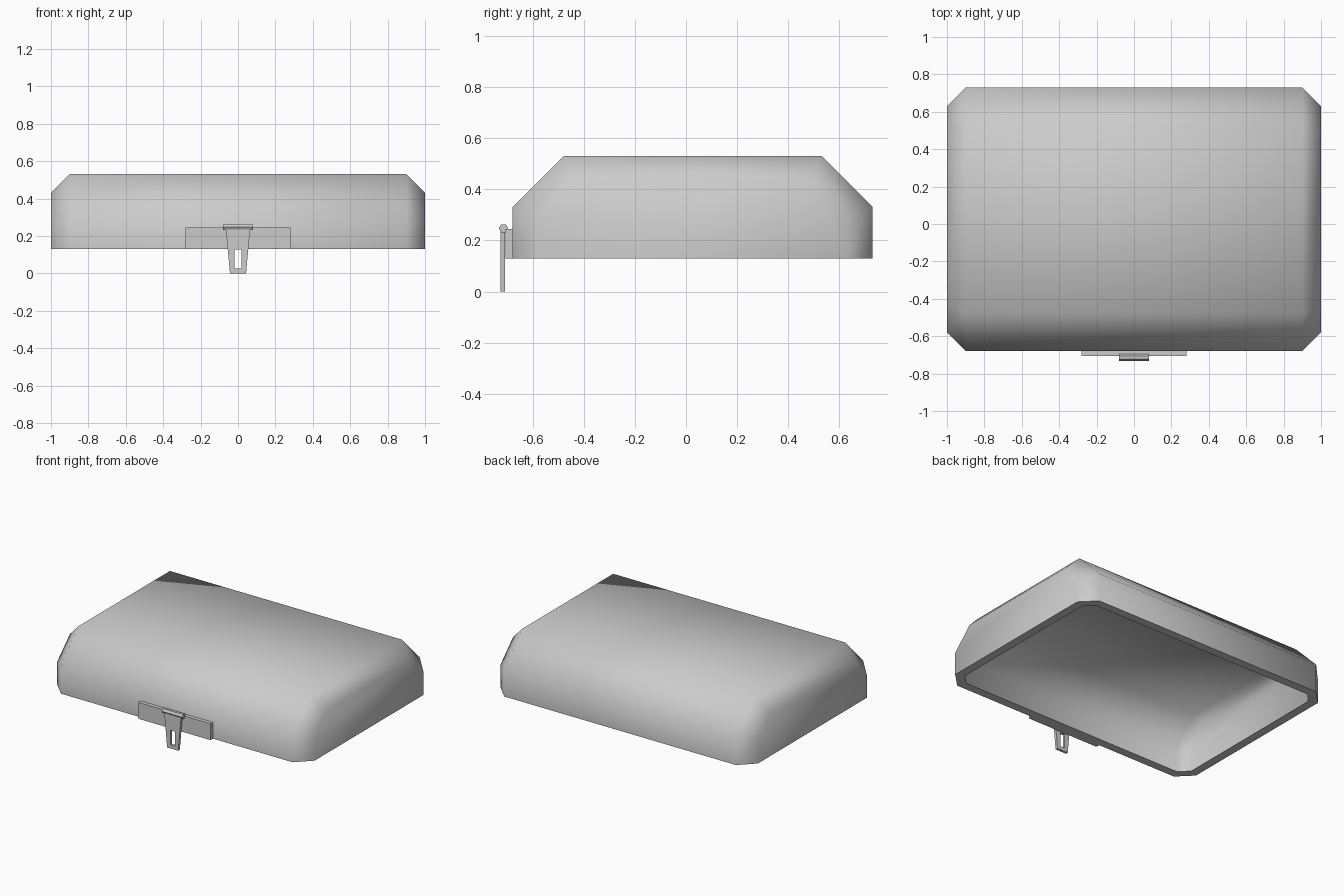
import bpy, bmesh, math

if "Cube" in bpy.data.objects:
    bpy.data.objects.remove(bpy.data.objects["Cube"])

FRONT, BACK, BASE, TOP = -0.678, 0.73, 0.13, 0.53


def finish(name, bm):
    bmesh.ops.recalc_face_normals(bm, faces=bm.faces)
    mesh = bpy.data.meshes.new(name)
    bm.to_mesh(mesh)
    bm.free()
    obj = bpy.data.objects.new(name, mesh)
    bpy.context.collection.objects.link(obj)
    return obj


def activate(obj):
    bpy.ops.object.select_all(action='DESELECT')
    obj.select_set(True)
    bpy.context.view_layer.objects.active = obj


def section(inset):
    """Open cross-section in (y, z), offset inwards by inset."""
    k = inset * math.tan(math.radians(22.5))
    low = 0.33 - k
    slope = 0.2 + k
    f, b, t = FRONT + inset, BACK - inset, TOP - inset
    return [(f, BASE), (f, low), (FRONT + slope, t),
            (BACK - slope, t), (b, low), (b, BASE)]


# Hollow lid: chamfered cross-section run along x, with bevelled ends
bm = bmesh.new()
rings = []
for x, inset in ((-1, 0.1), (-0.9, 0), (0.9, 0), (1, 0.1)):
    rings.append([bm.verts.new((x, y, z)) for y, z in section(inset)])
for a, b in zip(rings, rings[1:]):
    for i in range(5):
        bm.faces.new((a[i], a[i + 1], b[i + 1], b[i]))
bm.faces.new(rings[0])
bm.faces.new(rings[-1])
lid = finish("lid_shell", bm)
activate(lid)
solid = lid.modifiers.new("wall", 'SOLIDIFY')
solid.thickness = 0.06
solid.offset = -1
solid.use_even_offset = True
bpy.ops.object.modifier_apply(modifier=solid.name)
bpy.ops.object.shade_smooth_by_angle(angle=math.radians(60))

# Mounting plate on the front wall
bpy.ops.mesh.primitive_cube_add(size=1, location=(0, -0.69, 0.1875))
plate = bpy.context.object
plate.name = "latch_plate"
plate.scale = (0.56, 0.03, 0.115)

# Hinge bar of the latch
bpy.ops.mesh.primitive_cylinder_add(vertices=6, radius=0.018, depth=0.16,
                                    location=(0, -0.714, 0.247),
                                    rotation=(0, math.pi / 2, 0))
bpy.context.object.name = "latch_hinge_bar"

# Tapered latch tab with a slot
bm = bmesh.new()
outer = [(-0.043, 0), (0.043, 0), (0.065, 0.24), (-0.065, 0.24)]
slot = [(-0.018, 0.025), (0.018, 0.025), (0.018, 0.127), (-0.018, 0.127)]
o, s = [[bm.verts.new((x, -0.725, z)) for x, z in loop] for loop in (outer, slot)]
faces = [bm.faces.new((o[i], o[(i + 1) % 4], s[(i + 1) % 4], s[i])) for i in range(4)]
extruded = bmesh.ops.extrude_face_region(bm, geom=faces, use_keep_orig=True)
moved = [v for v in extruded["geom"] if isinstance(v, bmesh.types.BMVert)]
bmesh.ops.translate(bm, verts=moved, vec=(0, 0.018, 0))
finish("latch_tab", bm)
